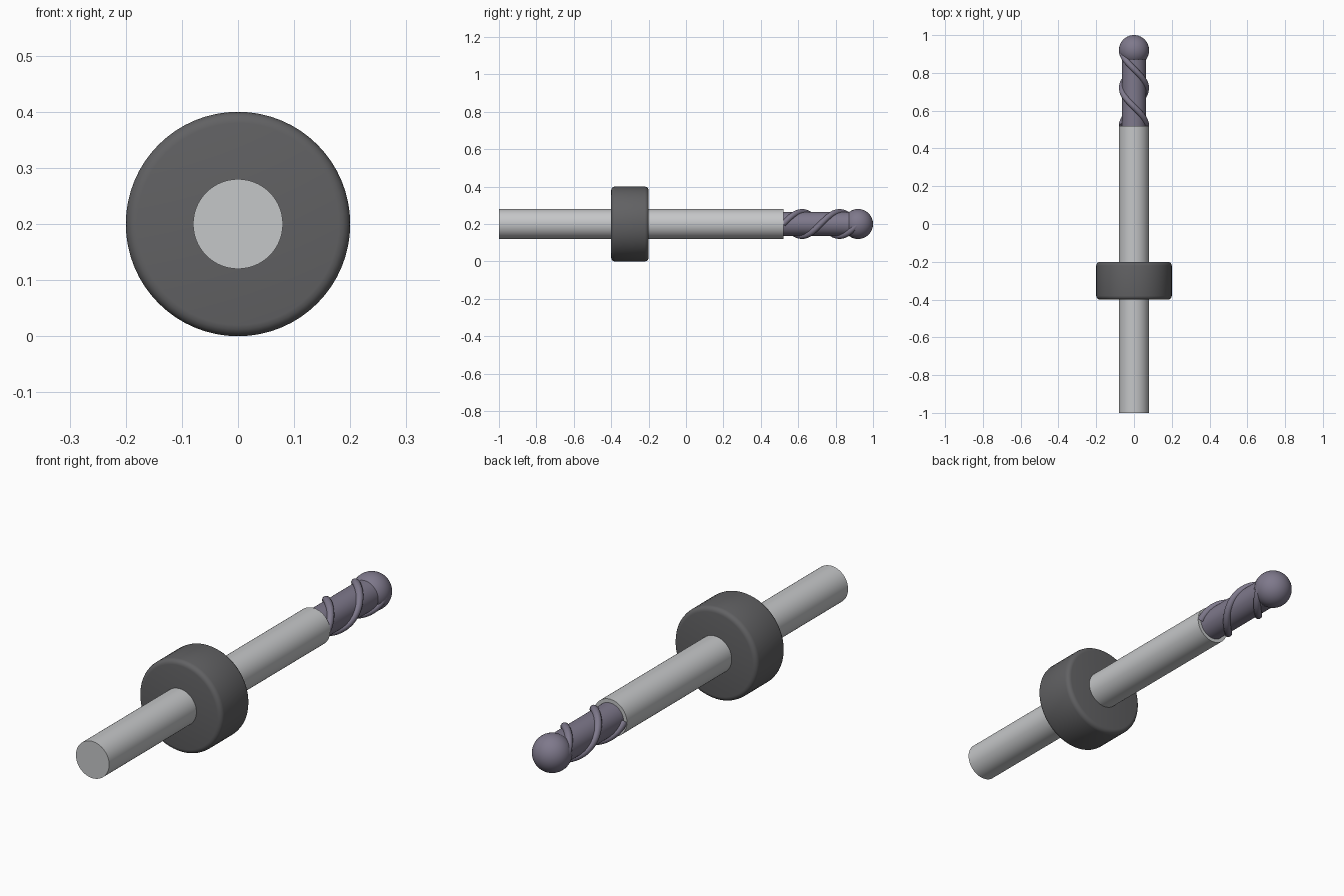
import bpy
import math

cube = bpy.data.objects.get("Cube")
if cube:
    bpy.data.objects.remove(cube, do_unlink=True)

AXIS_Z = 0.2  # height of the tool's long axis


def material(name, rgb):
    mat = bpy.data.materials.new(name)
    mat.use_nodes = True
    mat.diffuse_color = (*rgb, 1)
    mat.node_tree.nodes["Principled BSDF"].inputs["Base Color"].default_value = (*rgb, 1)
    return mat


steel = material("light steel", (0.56, 0.57, 0.58))
carbide = material("purple grey carbide", (0.21, 0.19, 0.26))
plastic = material("dark grey plastic", (0.12, 0.12, 0.125))


def finish(obj, name, mat):
    obj.name = name
    obj.data.materials.append(mat)
    return obj


def smooth(obj, degrees):
    bpy.ops.object.select_all(action="DESELECT")
    obj.select_set(True)
    bpy.context.view_layer.objects.active = obj
    bpy.ops.object.shade_smooth_by_angle(angle=math.radians(degrees))


def rod(name, radius, y0, y1, mat, bevel=0):
    """Round bar along y, with optional rounded rims."""
    bpy.ops.mesh.primitive_cylinder_add(
        vertices=64, radius=radius, depth=y1 - y0,
        location=(0, (y0 + y1) / 2, AXIS_Z), rotation=(math.pi / 2, 0, 0))
    obj = finish(bpy.context.object, name, mat)
    if bevel:
        mod = obj.modifiers.new("rounded rims", "BEVEL")
        mod.width, mod.segments = bevel, 4
        bpy.ops.object.modifier_apply(modifier=mod.name)
    smooth(obj, 40)
    return obj


# Shank, depth collar and cutter core
rod("shank", 0.08, -1.0, 0.52, steel)
rod("depth_collar", 0.2, -0.4, -0.2, plastic, bevel=0.02)
rod("cutter_core", 0.064, 0.51, 0.92, carbide)

# Ball nose, poles on the tool axis
bpy.ops.mesh.primitive_uv_sphere_add(
    segments=48, ring_count=24, radius=0.08,
    location=(0, 0.92, AXIS_Z), rotation=(math.pi / 2, 0, 0))
smooth(finish(bpy.context.object, "ball_nose", carbide), 60)


# Two spiral cutting edges, one full turn each
def spiral(name, phase, steps=64):
    curve = bpy.data.curves.new(name, "CURVE")
    curve.dimensions = "3D"
    curve.bevel_depth = 0.016
    curve.bevel_resolution = 4
    curve.use_fill_caps = True
    path = curve.splines.new("POLY")
    path.points.add(steps)
    for i, point in enumerate(path.points):
        t = i / steps
        a = phase + t * math.tau
        point.co = (0.064 * math.cos(a), 0.52 + 0.4 * t,
                    AXIS_Z + 0.064 * math.sin(a), 1)
    obj = bpy.data.objects.new(name, curve)
    bpy.context.collection.objects.link(obj)
    bpy.ops.object.select_all(action="DESELECT")
    obj.select_set(True)
    bpy.context.view_layer.objects.active = obj
    bpy.ops.object.convert(target="MESH")
    obj = finish(bpy.context.object, name, carbide)
    smooth(obj, 50)


for label, phase in (("left", 0), ("right", math.pi)):
    spiral(f"{label}_spiral_edge", phase)
